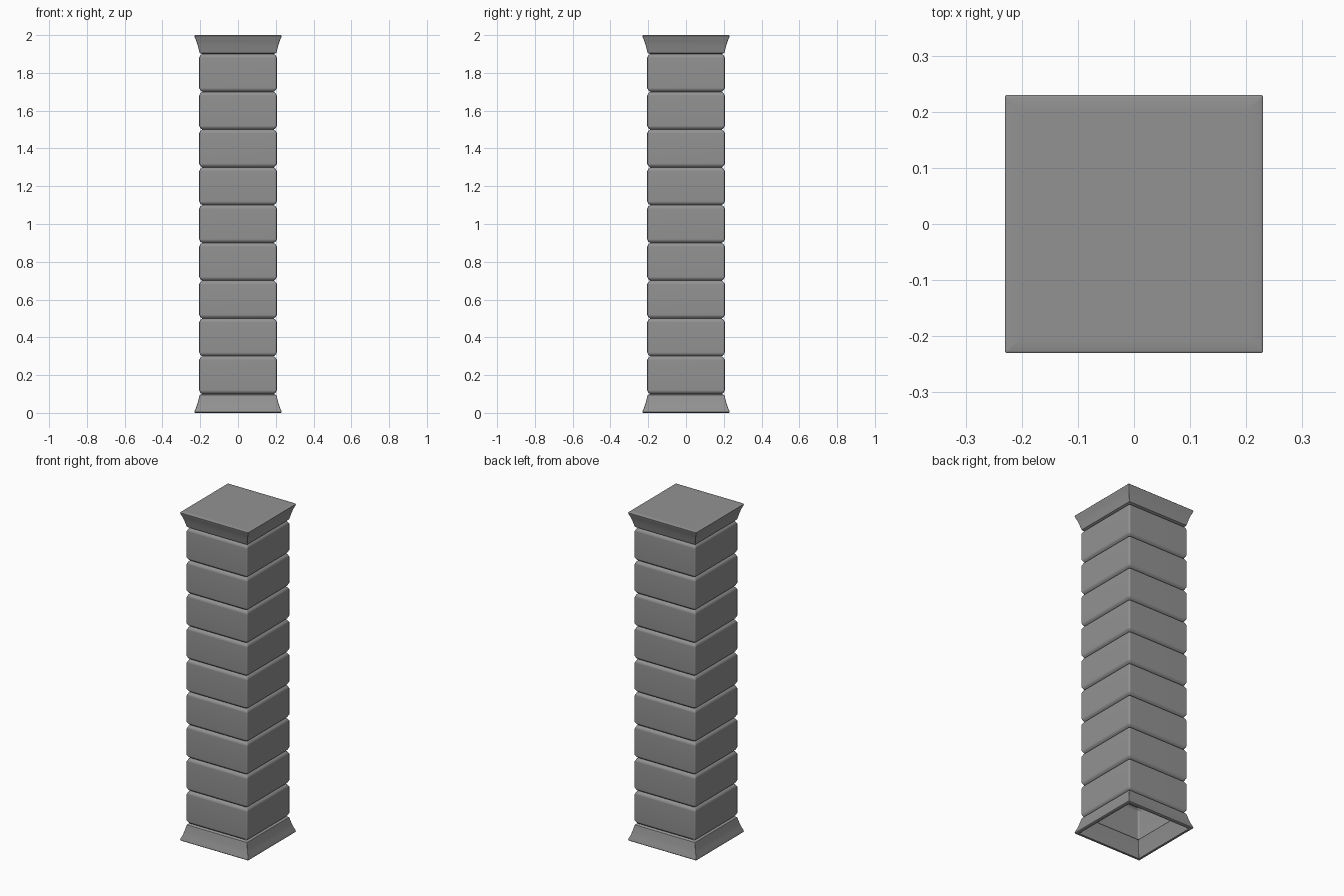
import bpy, bmesh, math

# Remove the default cube only
cube = bpy.data.objects.get("Cube")
if cube:
    bpy.data.objects.remove(cube, do_unlink=True)

stone = bpy.data.materials.new("grey stone")
stone.use_nodes = True
colour = (0.29, 0.29, 0.29, 1)
stone.diffuse_color = colour
stone.node_tree.nodes["Principled BSDF"].inputs["Base Color"].default_value = colour


def rounded_square(bm, half, z, radius, steps=2):
    """Ring of vertices around a square with rounded corners."""
    ring = []
    for corner in range(4):
        mid = math.pi / 4 + corner * math.pi / 2
        cx = math.copysign(half - radius, math.cos(mid))
        cy = math.copysign(half - radius, math.sin(mid))
        for i in range(steps + 1):
            a = (corner + i / steps) * math.pi / 2
            ring.append(bm.verts.new((cx + radius * math.cos(a),
                                      cy + radius * math.sin(a), z)))
    return ring


def loft(name, profile, radius, cap_top=False):
    """Skin square rings along a (half width, height) profile."""
    bm = bmesh.new()
    rings = [rounded_square(bm, h, z, radius) for h, z in profile]
    for low, high in zip(rings, rings[1:]):
        n = len(low)
        for i in range(n):
            j = (i + 1) % n
            bm.faces.new((low[i], low[j], high[j], high[i]))
    if cap_top:
        bm.faces.new(rings[-1])
    mesh = bpy.data.meshes.new(name)
    bm.to_mesh(mesh)
    bm.free()
    mesh.materials.append(stone)
    obj = bpy.data.objects.new(name, mesh)
    bpy.context.collection.objects.link(obj)
    bpy.ops.object.select_all(action="DESELECT")
    obj.select_set(True)
    bpy.context.view_layer.objects.active = obj
    bpy.ops.object.shade_smooth_by_angle(angle=math.radians(50))
    weighted = obj.modifiers.new("Weighted normals", "WEIGHTED_NORMAL")
    weighted.keep_sharp = True
    return obj


# Hollow shaft: nine stacked blocks with bevelled edges
BLOCKS, FOOT, HEIGHT = 9, 0.1, 0.2
edge = [(0.189, 0.0), (0.199, 0.007), (0.206, 0.02)]
block = edge + [(h, HEIGHT - z) for h, z in reversed(edge)]
shaft = [block[0]]
for k in range(BLOCKS):
    shaft += [(h, z + k * HEIGHT) for h, z in block[1:]]
loft("shaft", [(h, z + FOOT) for h, z in shaft], 0.01)

# Concave flare shared by base and cap, measured from the wide end
flare = [(0.226, 0.0), (0.23, 0.004), (0.229, 0.012), (0.221, 0.03),
         (0.213, 0.055), (0.207, 0.08), (0.203, 0.094), (0.189, 0.1)]

# Open base with a narrow rim and sloping inner wall
inner = [(0.189, 0.1), (0.2, 0.06), (0.212, 0.0)]
loft("base", inner + flare, 0.003)

# Closed cap, the flare turned upside down
loft("cap", [(h, 2 - z) for h, z in reversed(flare)] + [(0.205, 2.0)],
     0.003, cap_top=True)
